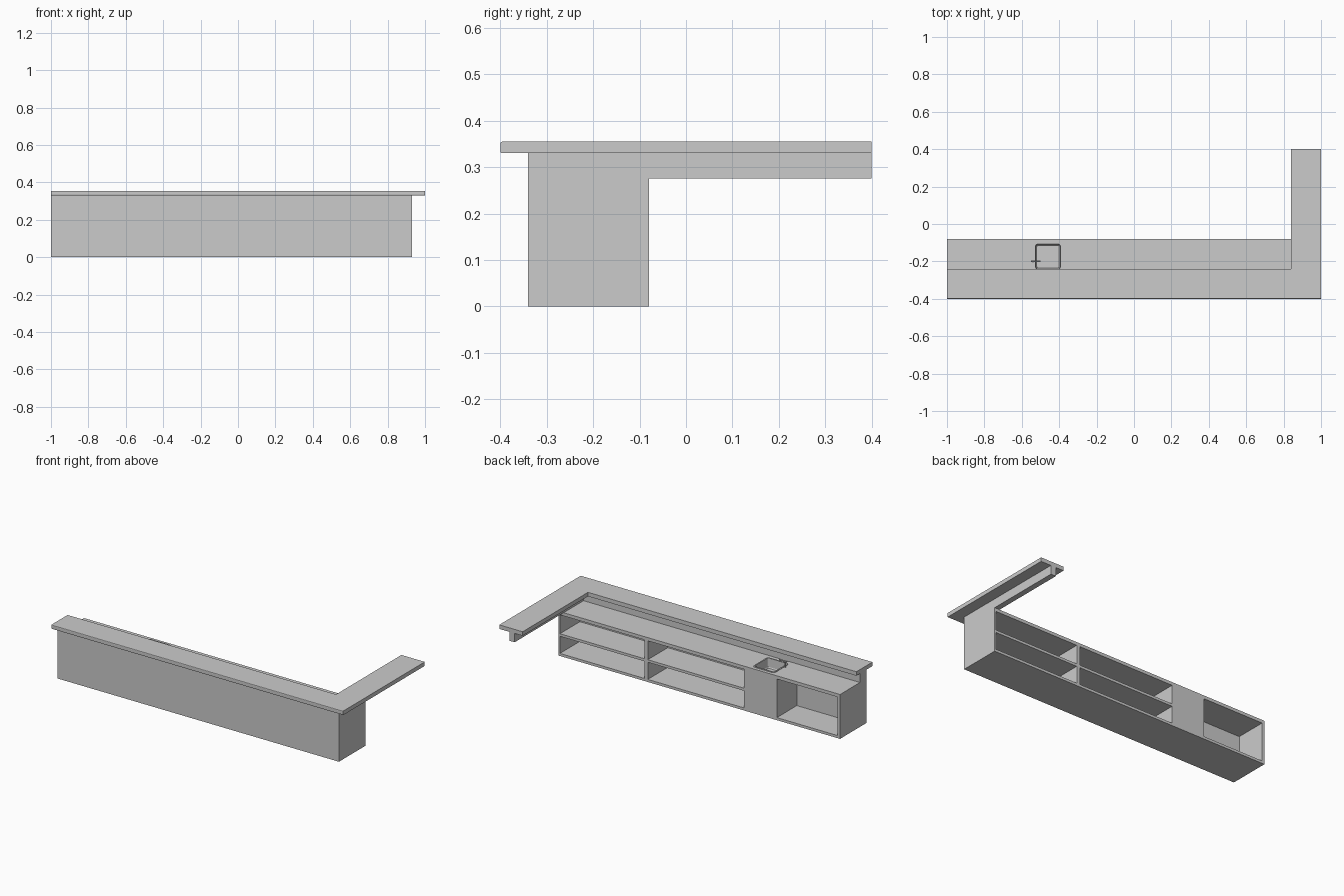
import bpy, bmesh, math
from mathutils import Vector

if "Cube" in bpy.data.objects:
    bpy.data.objects.remove(bpy.data.objects["Cube"])


def make(name, bm):
    bmesh.ops.recalc_face_normals(bm, faces=bm.faces)
    me = bpy.data.meshes.new(name)
    bm.to_mesh(me)
    bm.free()
    ob = bpy.data.objects.new(name, me)
    bpy.context.collection.objects.link(ob)
    return ob


def prism(name, pts, z0, z1):
    bm = bmesh.new()
    f = bm.faces.new([bm.verts.new((x, y, z0)) for x, y in pts])
    r = bmesh.ops.extrude_face_region(bm, geom=[f])
    bmesh.ops.translate(bm, vec=(0, 0, z1 - z0),
                        verts=[v for v in r['geom'] if isinstance(v, bmesh.types.BMVert)])
    return make(name, bm)


def box(name, x0, x1, y0, y1, z0, z1):
    return prism(name, [(x0, y0), (x1, y0), (x1, y1), (x0, y1)], z0, z1)


def rounded(cx, cy, h, r, n=5):
    # rounded square outline
    pts = []
    for q, (sx, sy) in enumerate(((1, 1), (-1, 1), (-1, -1), (1, -1))):
        for i in range(n + 1):
            a = math.pi / 2 * (q + i / n)
            pts.append((cx + sx * (h - r) + r * math.cos(a), cy + sy * (h - r) + r * math.sin(a)))
    return pts


def cylinder(name, a, b, r, seg=16):
    a, b = Vector(a), Vector(b)
    d = b - a
    bm = bmesh.new()
    bmesh.ops.create_cone(bm, cap_ends=True, segments=seg, radius1=r, radius2=r, depth=d.length)
    bmesh.ops.rotate(bm, verts=bm.verts, matrix=Vector((0, 0, 1)).rotation_difference(d).to_matrix())
    bmesh.ops.translate(bm, verts=bm.verts, vec=(a + b) / 2)
    return make(name, bm)


L, R, F, B = -1.0, 0.93, -0.34, -0.08   # body extents
IN = -0.275                             # inner face of the front wall
T = 0.016

# L-shaped bar top, front edges slightly rounded
top = prism("bar_top", [(-1, -0.4), (1, -0.4), (1, 0.4), (0.84, 0.4), (0.84, -0.24), (-1, -0.24)], 0.33, 0.355)
bm = bmesh.new()
bm.from_mesh(top.data)
edges = [e for e in bm.edges if all(v.co.y < -0.399 for v in e.verts)
         and abs(e.verts[0].co.z - e.verts[1].co.z) < 1e-4]
bmesh.ops.bevel(bm, geom=edges, offset=0.004, segments=2, affect='EDGES', profile=0.5)
bm.to_mesh(top.data)
bm.free()

# front wall and the beam under the arm
box("front_wall", L, R, F, IN, 0, 0.33)
box("arm_beam", 0.895, R, IN, 0.4, 0.275, 0.33)

# cabinet carcass
box("floor_panel", L, R, IN, B, 0, T)
worktop = box("worktop", L, R, IN, B, 0.255, 0.275)
for name, x0, x1 in (("left_end", L, L + T), ("right_end", R - 0.01, R),
                     ("shelf_divider", 0.318, 0.342),
                     ("sink_wall_left", -0.567, -0.551), ("sink_wall_right", -0.356, -0.34)):
    box(name, x0, x1, IN, B, T, 0.255)
box("sink_cabinet_back", -0.551, -0.356, B - T, B, T, 0.255)
box("shelf_a", 0.342, R - 0.01, IN, B, 0.122, 0.138)
box("shelf_b", -0.34, 0.318, IN, B, 0.122, 0.138)

# sink opening cut through the worktop
cx, cy = -0.46, -0.174
cutter = prism("sink_cutter", rounded(cx, cy, 0.069, 0.012), 0.2, 0.3)
cutter.hide_render = True
cutter.hide_viewport = True
cut = worktop.modifiers.new("sink_hole", 'BOOLEAN')
cut.operation = 'DIFFERENCE'
cut.object = cutter
cut.solver = 'EXACT'

# basin: lip, walls and floor lofted from rounded squares
bm = bmesh.new()
rings = []
for h, r, z in ((0.074, 0.014, 0.275), (0.074, 0.014, 0.279), (0.066, 0.010, 0.279),
                (0.064, 0.010, 0.225), (0.060, 0.008, 0.219)):
    rings.append([bm.verts.new((x, y, z)) for x, y in rounded(cx, cy, h, r)])
for a, b in zip(rings, rings[1:]):
    for i in range(len(a)):
        j = (i + 1) % len(a)
        bm.faces.new((a[i], a[j], b[j], b[i]))
bm.faces.new(rings[-1])
make("sink_basin", bm)
cylinder("drain", (cx, cy, 0.217), (cx, cy, 0.221), 0.011)

# tap
cylinder("tap_post", (-0.54, -0.2, 0.275), (-0.54, -0.2, 0.315), 0.005)
cylinder("tap_spout", (-0.552, -0.2, 0.313), (-0.5, -0.2, 0.313), 0.004)
cylinder("tap_nozzle", (-0.503, -0.2, 0.313), (-0.503, -0.2, 0.3), 0.003)
